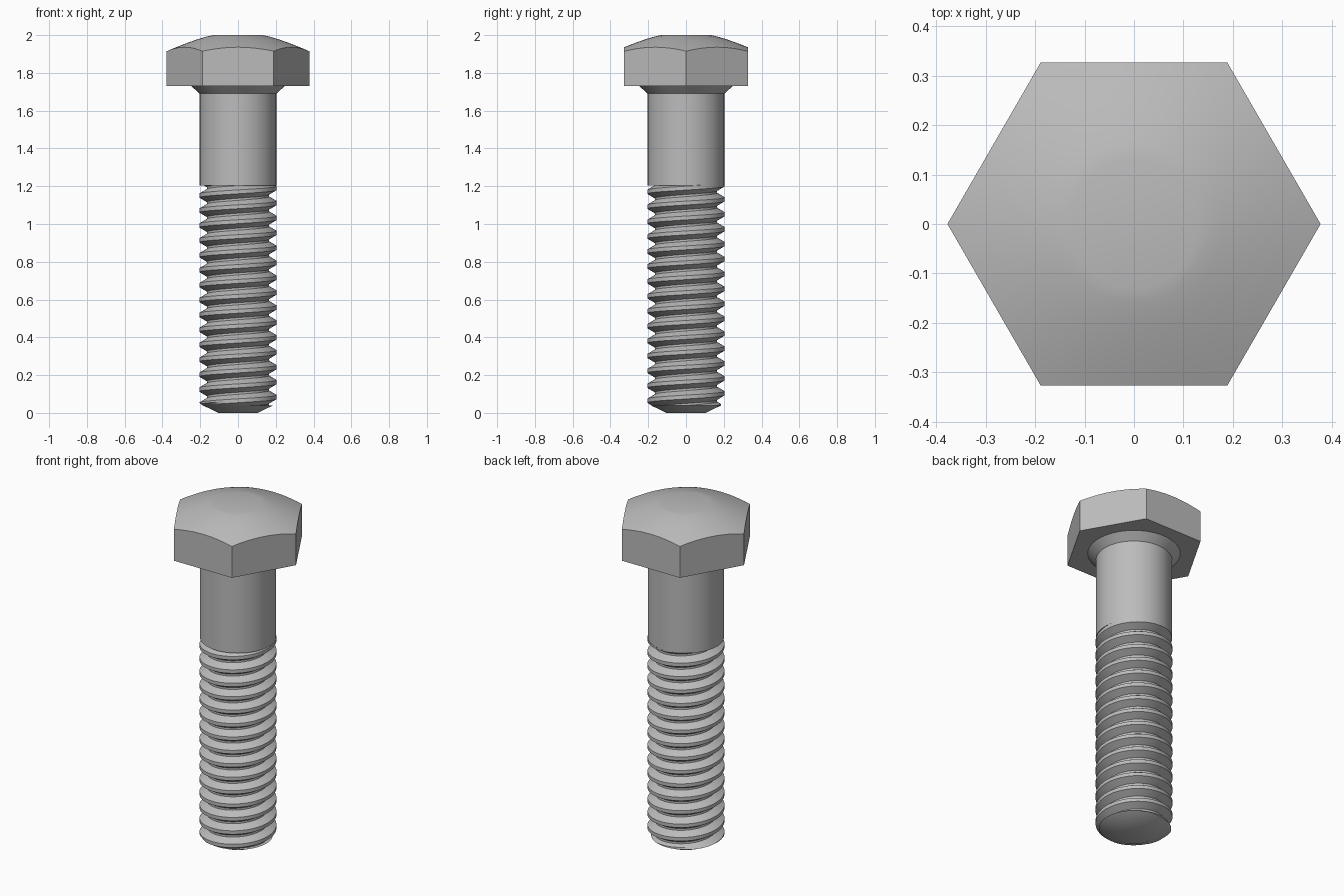
import bpy, bmesh
from math import cos, sin, pi, radians, floor

if "Cube" in bpy.data.objects:
    bpy.data.objects.remove(bpy.data.objects["Cube"], do_unlink=True)

steel = bpy.data.materials.new("steel_grey")
steel.use_nodes = True
STEEL = (0.5, 0.5, 0.5, 1)
steel.diffuse_color = STEEL
steel.node_tree.nodes["Principled BSDF"].inputs["Base Color"].default_value = STEEL

SEG = 72


def lathe(name, rows, cap_start=False, cap_end=False, angle=30):
    """Skin a stack of rings; each row maps an angle to (radius, height)."""
    bm = bmesh.new()
    rings = []
    for row in rows:
        ring = []
        for i in range(SEG):
            a = 2 * pi * i / SEG
            r, z = row(a)
            ring.append(bm.verts.new((r * cos(a), r * sin(a), z)))
        rings.append(ring)
    return rings, finish(name, bm, rings, cap_start, cap_end, angle)


def finish(name, bm, rings, cap_start, cap_end, angle):
    for low, high in zip(rings, rings[1:]):
        for i in range(SEG):
            j = (i + 1) % SEG
            bm.faces.new((low[i], low[j], high[j], high[i]))
    if cap_start:
        bm.faces.new(rings[0][::-1])
    if cap_end:
        bm.faces.new(rings[-1])
    bmesh.ops.remove_doubles(bm, verts=bm.verts, dist=0.0002)
    bmesh.ops.recalc_face_normals(bm, faces=bm.faces)
    mesh = bpy.data.meshes.new(name)
    bm.to_mesh(mesh)
    bm.free()
    mesh.materials.append(steel)
    ob = bpy.data.objects.new(name, mesh)
    bpy.context.collection.objects.link(ob)
    bpy.ops.object.select_all(action="DESELECT")
    bpy.context.view_layer.objects.active = ob
    ob.select_set(True)
    bpy.ops.object.shade_smooth_by_angle(angle=radians(angle))
    return ob


def circle(r, z):
    return lambda a: (r, z)


# Hexagonal head with a domed top
FLAT, CROWN = 0.327, 0.13


def hex_radius(a):
    return FLAT / cos((a % (pi / 3)) - pi / 6)


def dome(r):
    t = max(0, r - CROWN) / (0.377 - CROWN)
    return 2 - 0.085 * t ** 1.25


def dome_row(t):
    def row(a):
        r = CROWN + t * (hex_radius(a) - CROWN)
        return r, dome(r)
    return row


head_rows = [lambda a: (hex_radius(a), 1.73)]
head_rows += [dome_row(1 - k / 8) for k in range(9)]
lathe("hex_head", head_rows, True, True, 22)

# Flared collar and plain shank
lathe("collar", [circle(0.203, 1.69), circle(0.247, 1.73)])
lathe("shank", [circle(0.203, 1.205), circle(0.203, 1.69)], True)

# Helical thread: the radius follows a trapezoid wave along the helix
PITCH, BOTTOM, TOP = 0.079, 0.04, 1.206
ROOT, CREST = 0.165, 0.205
STEPS = (0, 0.13, 0.28, 0.43, 0.57, 0.72, 0.87)


def thread_radius(a, z):
    phase = ((z - 1.19) / PITCH - a / (2 * pi)) % 1
    d = min(phase, 1 - phase)
    t = min(1, max(0, (d - 0.13) / 0.3))
    return min(CREST + t * (ROOT - CREST), 0.11 + 1.9 * z)


bm = bmesh.new()
turns = range(-17, 2)
rings = []
for k in turns:
    for f in STEPS:
        ring = []
        # One extra column closes the spiral onto the next turn
        for i in range(SEG + 1):
            a = 2 * pi * i / SEG
            z = 1.19 + PITCH * (k + f + i / SEG)
            z = min(TOP, max(BOTTOM, z))
            r = thread_radius(a, z)
            ring.append(bm.verts.new((r * cos(a), r * sin(a), z)))
        rings.append(ring)
for low, high in zip(rings, rings[1:]):
    for i in range(SEG):
        if high[i + 1].co.z - low[i].co.z > 0.0002:
            bm.faces.new((low[i], low[i + 1], high[i + 1], high[i]))
finish("thread", bm, [], False, False, 25)

# Chamfered tip
lathe("tip", [circle(0.105, 0), circle(0.186, BOTTOM)], True, True)
